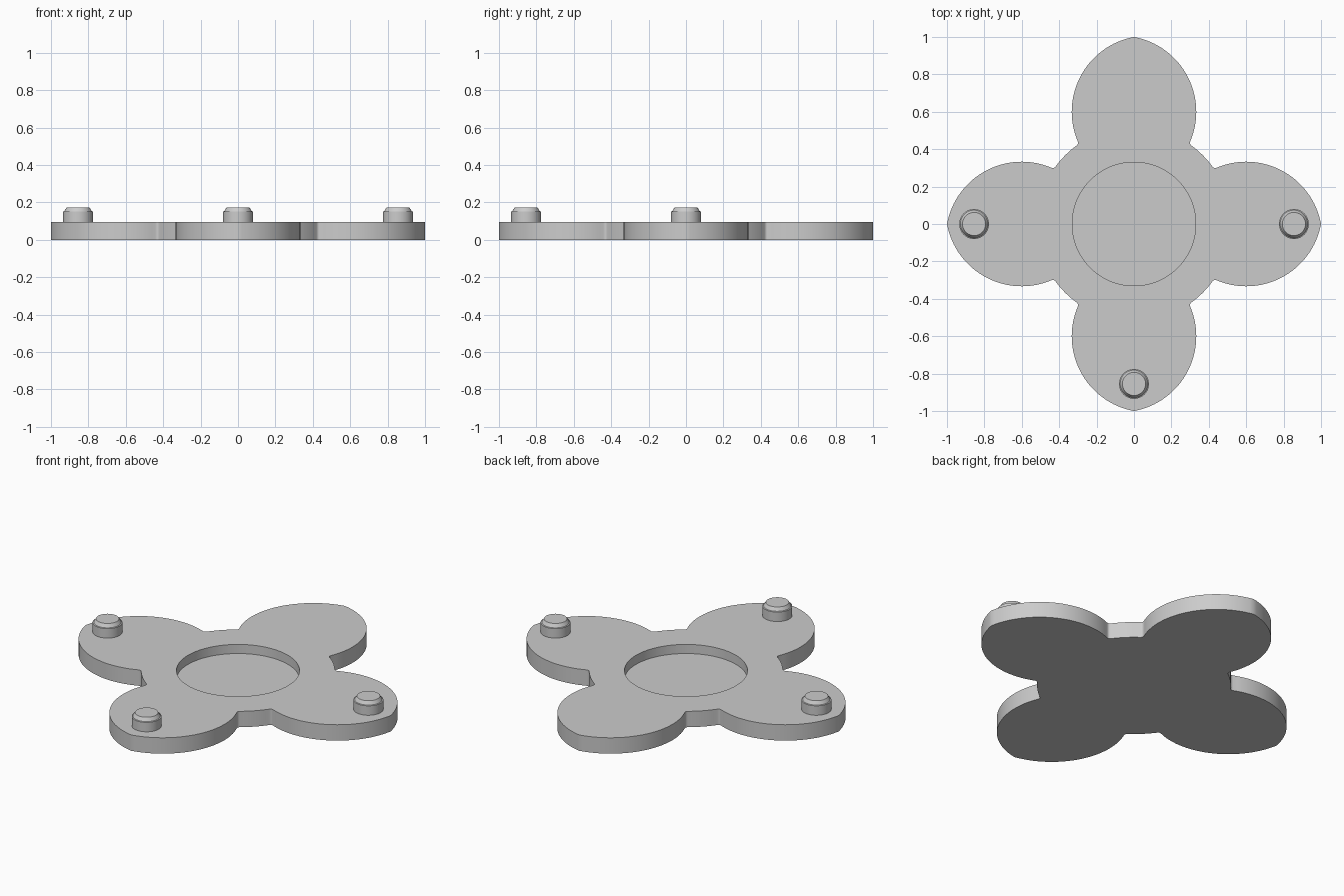
import bpy, bmesh, math
from mathutils import Vector

if "Cube" in bpy.data.objects:
    bpy.data.objects.remove(bpy.data.objects["Cube"])

THICK, FLOOR = 0.094, 0.04       # plate top and recess floor heights
HUB_R, RECESS_R = 0.52, 0.33
PETAL_X, PETAL_W = 0.6, 0.333    # widest point of a petal and its half width

grey = bpy.data.materials.new("grey")
grey.diffuse_color = (0.6, 0.6, 0.6, 1)
grey.use_nodes = True
grey.node_tree.nodes["Principled BSDF"].inputs["Base Color"].default_value = grey.diffuse_color


def finish(name, bm, location=(0, 0, 0)):
    bmesh.ops.recalc_face_normals(bm, faces=bm.faces)
    mesh = bpy.data.meshes.new(name)
    bm.to_mesh(mesh)
    bm.free()
    mesh.materials.append(grey)
    ob = bpy.data.objects.new(name, mesh)
    ob.location = location
    bpy.context.collection.objects.link(ob)
    bpy.ops.object.select_all(action='DESELECT')
    bpy.context.view_layer.objects.active = ob
    ob.select_set(True)
    bpy.ops.object.shade_smooth_by_angle(angle=math.radians(25))
    return ob


def half_petal():
    """Outline from the petal tip (1, 0) to the middle of the hub arc at 45 degrees."""
    drop = (0.4 ** 2 - PETAL_W ** 2) / (2 * PETAL_W)   # arc centre below the axis
    r = PETAL_W + drop
    a0, a1 = math.atan2(drop, 0.4), math.acos(-0.158 / r)
    pts = []
    for i in range(33):
        a = a0 + (a1 - a0) * i / 32
        pts.append(Vector((PETAL_X + r * math.cos(a), r * math.sin(a) - drop)))
    # small rounded inner corner
    corner = Vector((0.428, 0.2955))
    h0 = math.radians(36.2)
    end = Vector((HUB_R * math.cos(h0), HUB_R * math.sin(h0)))
    start = pts[-1]
    for t in (0.25, 0.5, 0.75):
        pts.append(start * (1 - t) ** 2 + corner * 2 * t * (1 - t) + end * t * t)
    # hub arc
    for i in range(5):
        a = h0 + (math.pi / 4 - h0) * i / 4
        pts.append(Vector((HUB_R * math.cos(a), HUB_R * math.sin(a))))
    return pts


# four-petal plate with a round recess
half = half_petal()
quarter = half + [Vector((p.y, p.x)) for p in reversed(half[1:-1])]
outline = []
for k in range(4):
    c, s = math.cos(k * math.pi / 2), math.sin(k * math.pi / 2)
    outline += [Vector((c * p.x - s * p.y, s * p.x + c * p.y)) for p in quarter]
rim = [p.normalized() * RECESS_R for p in outline]

bm = bmesh.new()
rings = [[bm.verts.new((p.x, p.y, z)) for p in loop]
         for loop, z in ((outline, 0), (outline, THICK), (rim, THICK), (rim, FLOOR))]
n = len(outline)
for low, high in zip(rings, rings[1:]):
    for i in range(n):
        j = (i + 1) % n
        bm.faces.new((low[i], low[j], high[j], high[i]))
bm.faces.new(rings[0])
bm.faces.new(rings[-1])
finish("petal_plate", bm)

# chamfered studs on three petals
PROFILE = ((0.08, THICK - 0.005), (0.08, 0.15), (0.074, 0.152), (0.062, 0.172))
for name, x, y in (("left_stud", -0.855, 0), ("right_stud", 0.855, 0), ("front_stud", 0, -0.855)):
    bm = bmesh.new()
    seg = 48
    loops = [[bm.verts.new((r * math.cos(i * math.tau / seg), r * math.sin(i * math.tau / seg), z))
              for i in range(seg)] for r, z in PROFILE]
    for low, high in zip(loops, loops[1:]):
        for i in range(seg):
            j = (i + 1) % seg
            bm.faces.new((low[i], low[j], high[j], high[i]))
    bm.faces.new(loops[0])
    bm.faces.new(loops[-1])
    finish(name, bm, (x, y, 0))
